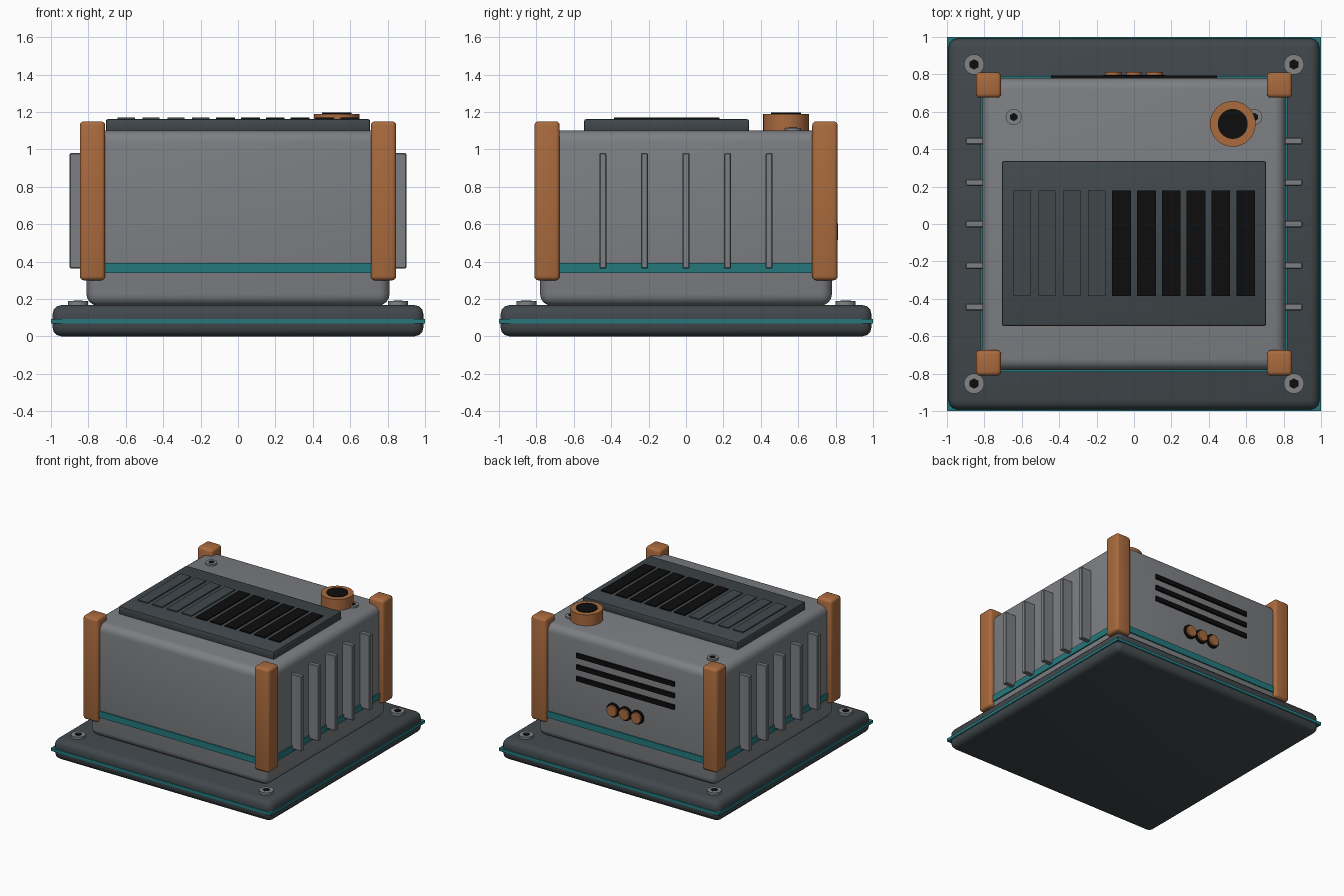
import bpy, bmesh, math
from mathutils import Matrix, Vector

if "Cube" in bpy.data.objects:
    bpy.data.objects.remove(bpy.data.objects["Cube"])


def material(name, rgb):
    m = bpy.data.materials.new(name)
    m.diffuse_color = (*rgb, 1)
    m.use_nodes = True
    m.node_tree.nodes["Principled BSDF"].inputs["Base Color"].default_value = m.diffuse_color
    return m


GREY = material("body grey", (0.205, 0.212, 0.225))
SLATE = material("dark slate", (0.052, 0.064, 0.071))
TEAL = material("teal trim", (0.018, 0.19, 0.205))
COPPER = material("copper", (0.40, 0.145, 0.047))
BLACK = material("black", (0.004, 0.004, 0.004))
STEEL = material("screw steel", (0.22, 0.23, 0.24))


def finish(bm, name, mat):
    me = bpy.data.meshes.new(name)
    bm.to_mesh(me)
    bm.free()
    me.materials.append(mat)
    ob = bpy.data.objects.new(name, me)
    bpy.context.collection.objects.link(ob)
    bpy.ops.object.select_all(action='DESELECT')
    ob.select_set(True)
    bpy.context.view_layer.objects.active = ob
    bpy.ops.object.shade_smooth_by_angle(angle=math.radians(35))
    return ob


def box(name, lo, hi, mat, bevel=0, segs=3):
    lo, hi = Vector(lo), Vector(hi)
    bm = bmesh.new()
    bmesh.ops.create_cube(bm, size=1)
    bmesh.ops.scale(bm, vec=hi - lo, verts=bm.verts)
    bmesh.ops.translate(bm, vec=(lo + hi) / 2, verts=bm.verts)
    if bevel:
        bmesh.ops.bevel(bm, geom=bm.edges[:], offset=bevel, segments=segs,
                        profile=0.5, affect='EDGES')
    return finish(bm, name, mat)


def cylinder(name, base, radius, length, mat, sides=32, axis='Z'):
    bm = bmesh.new()
    bmesh.ops.create_cone(bm, cap_ends=True, segments=sides, radius1=radius,
                          radius2=radius, depth=length)
    bmesh.ops.translate(bm, vec=(0, 0, length / 2), verts=bm.verts)
    if axis == 'Y':
        bmesh.ops.rotate(bm, matrix=Matrix.Rotation(-math.pi / 2, 3, 'X'), verts=bm.verts)
    bmesh.ops.translate(bm, vec=base, verts=bm.verts)
    return finish(bm, name, mat)


def screw(name, x, y, z, r, h):
    cylinder(name, (x, y, z - 0.01), r, h + 0.01, STEEL, 24)
    cylinder(name + "_socket", (x, y, z + h - 0.004), r * 0.52, 0.007, BLACK, 6)


# base plate with teal seam
box("base_plate", (-0.992, -0.992, 0), (0.992, 0.992, 0.168), SLATE, 0.05)
box("base_seam", (-1, -1, 0.068), (1, 1, 0.092), TEAL)

# main housing and its trim band
box("housing", (-0.81, -0.78, 0.165), (0.81, 0.78, 1.1), GREY, 0.06, 4)
box("trim_band", (-0.82, -0.79, 0.34), (0.82, 0.79, 0.392), TEAL)

# corner posts and base screws
for sx in (-1, 1):
    for sy in (-1, 1):
        cx, cy = sx * 0.778, sy * 0.743
        box("corner_post", (cx - 0.068, cy - 0.068, 0.3),
            (cx + 0.068, cy + 0.068, 1.15), COPPER, 0.022)
        screw("base_screw", sx * 0.855, sy * 0.853, 0.168, 0.054, 0.02)
    # screws on the housing top
    screw("top_screw", sx * 0.643, 0.572, 1.1, 0.043, 0.015)
    # cooling fins on the sides
    for i in range(5):
        y = (i - 2) * 0.222
        xs = sorted((sx * 0.79, sx * 0.9))
        box("side_fin", (xs[0], y - 0.019, 0.363), (xs[1], y + 0.019, 0.98), GREY, 0.005, 1)

# top hatch with vent slats
box("hatch", (-0.707, -0.545, 1.09), (0.707, 0.337, 1.162), SLATE, 0.012, 2)
for i in range(10):
    x = (i - 4.5) * 0.1327
    w = 0.046 if i < 4 else 0.05
    box("vent_slat", (x - w, -0.385, 1.155), (x + w, 0.18, 1.171),
        SLATE if i < 4 else BLACK)

# filler port
cylinder("port_collar", (0.528, 0.535, 1.09), 0.122, 0.1, COPPER, 40)
cylinder("port_opening", (0.528, 0.535, 1.188), 0.08, 0.008, BLACK, 40)

# rear vents and connectors
for z in (0.92, 0.825, 0.73):
    box("rear_vent", (-0.445, 0.775, z - 0.019), (0.445, 0.794, z + 0.019), BLACK)
for x in (-0.11, 0, 0.11):
    cylinder("connector_ring", (x, 0.77, 0.56), 0.056, 0.027, BLACK, 24, 'Y')
    cylinder("connector_plug", (x, 0.77, 0.56), 0.044, 0.042, COPPER, 24, 'Y')
